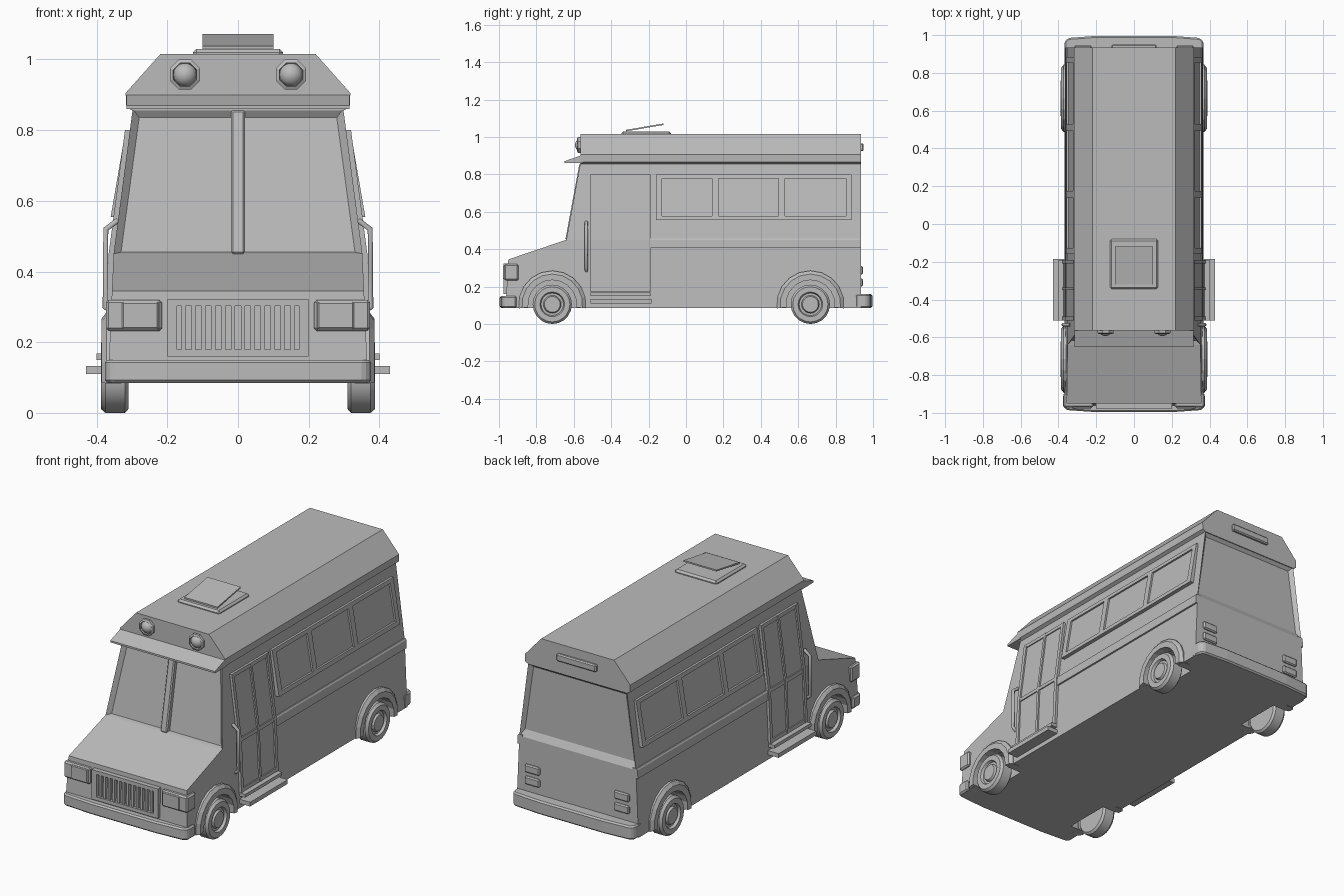
import bpy, bmesh, math

cube = bpy.data.objects.get("Cube")
if cube:
    bpy.data.objects.remove(cube, do_unlink=True)

grey = bpy.data.materials.new("plain_grey")
grey.use_nodes = True
grey.diffuse_color = (0.5, 0.5, 0.5, 1)
for node in grey.node_tree.nodes:
    if node.type == 'BSDF_PRINCIPLED':
        node.inputs["Base Color"].default_value = (0.5, 0.5, 0.5, 1)


def wall(z):
    """Half width of the body shell at a height."""
    return 0.352 + (0.45 - z) * (0.0438 if z < 0.45 else 0.1317)


def finish(name, bm, mirror=False, bevel=0, smooth=False):
    bmesh.ops.recalc_face_normals(bm, faces=bm.faces[:])
    mesh = bpy.data.meshes.new(name)
    bm.to_mesh(mesh)
    bm.free()
    mesh.materials.append(grey)
    ob = bpy.data.objects.new(name, mesh)
    bpy.context.collection.objects.link(ob)
    if smooth:
        bpy.ops.object.select_all(action='DESELECT')
        ob.select_set(True)
        bpy.context.view_layer.objects.active = ob
        bpy.ops.object.shade_smooth_by_angle(angle=math.radians(35))
    if bevel:
        mod = ob.modifiers.new("edge", 'BEVEL')
        mod.width, mod.segments = bevel, 1
    if mirror:
        mod = ob.modifiers.new("mirror", 'MIRROR')
        mod.use_mirror_merge = False
    return ob


def prism_mesh(points, axis, a, b):
    """Extrude a 2D outline along an axis from a to b."""
    bm = bmesh.new()
    rings = []
    for t in (a, b):
        ring = []
        for p in points:
            co = list(p)
            co.insert("xyz".index(axis), t)
            ring.append(bm.verts.new(co))
        rings.append(ring)
        bm.faces.new(ring)
    n = len(points)
    for i in range(n):
        j = (i + 1) % n
        bm.faces.new((rings[0][i], rings[0][j], rings[1][j], rings[1][i]))
    bmesh.ops.recalc_face_normals(bm, faces=bm.faces[:])
    return bm


def prism(name, points, axis, a, b, **kw):
    return finish(name, prism_mesh(points, axis, a, b), **kw)


def box(name, x0, x1, y0, y1, z0, z1, **kw):
    return prism(name, [(x0, y0), (x1, y0), (x1, y1), (x0, y1)], 'z', z0, z1, **kw)


def side_plate(name, y0, y1, z0, z1, d0, d1=None):
    """Slab lying on both leaning side walls, standing out by d0 (bottom) and d1 (top)."""
    d1 = d0 if d1 is None else d1
    lo, hi = wall(z0), wall(z1)
    pts = [(lo - 0.02, z0), (lo + d0, z0), (hi + d1, z1), (hi - 0.02, z1)]
    return prism(name, pts, 'y', y0, y1, mirror=True)


def lathe(name, profile, place, segs, start=0.0, sweep=2 * math.pi, smooth=True):
    """Spin an (axial, radius) profile; place() maps it into the model."""
    bm = bmesh.new()
    full = sweep > 6.28
    rings = []
    for i in range(segs if full else segs + 1):
        t = start + sweep * i / segs
        rings.append([bm.verts.new(place(a, r * math.cos(t), r * math.sin(t)))
                      for a, r in profile])
    n = len(profile)
    for i in range(segs):
        p, q = rings[i], rings[(i + 1) % len(rings)]
        for k in range(n - 1 if full else n):
            m = (k + 1) % n
            bm.faces.new((p[k], p[m], q[m], q[k]))
    if not full:
        bm.faces.new(rings[0])
        bm.faces.new(rings[-1])
    bmesh.ops.remove_doubles(bm, verts=bm.verts[:], dist=1e-5)
    return finish(name, bm, mirror=True, smooth=smooth)


def shell(points):
    bm = prism_mesh(points, 'x', -1, 1)
    for v in bm.verts:
        v.co.x *= wall(v.co.z)
    return bm


# Lower body with hood, then wheel wells cut out of it
lower = finish("lower_body", shell([(-0.965, 0.085), (-0.95, 0.345), (-0.64, 0.45),
                                    (0.935, 0.45), (0.935, 0.085)]))
axles = {"front": -0.715, "rear": 0.665}
for end, cy in axles.items():
    for side in (-1, 1):
        ring = [(cy + 0.133 * math.cos(i * math.pi / 10), 0.105 + 0.133 * math.sin(i * math.pi / 10))
                for i in range(20)]
        cutter = prism("well_cutter", ring, 'x', side * 0.28, side * 0.5)
        cutter.hide_render = True
        mod = lower.modifiers.new("well", 'BOOLEAN')
        mod.operation, mod.solver, mod.object = 'DIFFERENCE', 'EXACT', cutter
        bpy.context.view_layer.objects.active = lower
        bpy.ops.object.modifier_apply(modifier=mod.name)
        bpy.data.objects.remove(cutter, do_unlink=True)

# Upper body with recessed windscreen and rear panel
bm = shell([(-0.64, 0.45), (-0.565, 0.86), (0.935, 0.86), (0.935, 0.45)])
bm.normal_update()
for sign, sill in ((-1, 0.455), (1, 0.485)):
    face = max(bm.faces, key=lambda f: sign * f.normal.y)
    bmesh.ops.inset_individual(bm, faces=[face], thickness=0.028, depth=-0.02)
    for v in face.verts:
        if v.co.z < 0.6:
            v.co.z = sill
finish("upper_body", bm)
prism("windscreen_post", [(-0.645, 0.45), (-0.57, 0.857), (-0.53, 0.857), (-0.6, 0.45)],
      'x', -0.02, 0.02, bevel=0.006)

# Roof and visor
half = [(0.298, 0.855), (0.316, 0.865), (0.318, 0.905), (0.22, 1.015)]
prism("roof", half + [(-x, z) for x, z in reversed(half)], 'y', -0.565, 0.935)
prism("visor", [(-0.55, 0.905), (-0.65, 0.87), (-0.65, 0.86), (-0.55, 0.86)], 'x', -0.316, 0.316)

# Roof hatch with tilted lid
box("hatch_base", -0.128, 0.128, -0.345, -0.08, 1.005, 1.03, bevel=0.01)
prism("hatch_lid", [(-0.32, 1.03), (-0.12, 1.064), (-0.12, 1.072), (-0.32, 1.038)], 'x', -0.1, 0.1)

# Roof lamps and rear light bar
lamp = lambda a, u, v: (0.15 + u, -a, 0.957 + v)
lathe("roof_lamp_rim", [(0.55, 0), (0.55, 0.046), (0.578, 0.046), (0.583, 0.036), (0.57, 0.034), (0.57, 0)],
      lamp, 8, start=math.pi / 8, smooth=False)
lathe("roof_lamp_dome", [(0.56, 0.034), (0.575, 0.032), (0.586, 0.022), (0.592, 0.01), (0.593, 0)], lamp, 16)
box("rear_light_bar", -0.12, 0.12, 0.92, 0.95, 0.925, 0.965, bevel=0.006)

# Side windows: sills, dividers and panes
def lean(z):
    return 0.022 - 0.04 * (z - 0.555)

def window_plate(name, y0, y1, z0, z1, sink=0):
    side_plate(name, y0, y1, z0, z1, lean(z0) - sink, lean(z1) - sink)

window_plate("window_sill", -0.16, 0.885, 0.555, 0.578)
window_plate("window_header", -0.16, 0.885, 0.778, 0.8)
for y0, y1 in ((-0.16, -0.128), (0.14, 0.175), (0.495, 0.53), (0.855, 0.885)):
    window_plate("window_divider", y0, y1, 0.578, 0.778)
window_plate("window_panes", -0.128, 0.855, 0.578, 0.778, 0.01)

# Belt moulding
side_plate("belt_lower", -0.19, 0.935, 0.405, 0.45, 0.01)
side_plate("belt_upper", -0.19, 0.935, 0.45, 0.458, 0.01, 0.006)

# Doors: glass and frame, split at the kink of the wall
for z0, z1 in ((0.17, 0.45), (0.45, 0.8)):
    side_plate("door_panel", -0.5, -0.2, z0, z1, 0.006)
    for y0, y1 in ((-0.51, -0.49), (-0.35, -0.335), (-0.21, -0.19)):
        side_plate("door_stile", y0, y1, z0, z1, 0.014)
for z0, z1 in ((0.17, 0.19), (0.44, 0.45), (0.45, 0.46), (0.78, 0.8)):
    side_plate("door_rail", -0.49, -0.21, z0, z1, 0.012)

# Door steps
box("lower_step", 0.32, 0.43, -0.51, -0.185, 0.11, 0.133, mirror=True)
box("upper_step", 0.32, 0.4, -0.51, -0.19, 0.15, 0.168, mirror=True)

# Grab handles
curve = bpy.data.curves.new("grab_handles", 'CURVE')
curve.dimensions = '3D'
curve.bevel_depth, curve.bevel_resolution, curve.use_fill_caps = 0.009, 1, True
for side in (-1, 1):
    path = [(0.34, 0.545), (0.374, 0.52), (0.376, 0.3), (0.35, 0.28)]
    spline = curve.splines.new('POLY')
    spline.points.add(len(path) - 1)
    for pt, (x, z) in zip(spline.points, path):
        pt.co = (side * x, -0.533, z, 1)
curve.materials.append(grey)
bpy.context.collection.objects.link(bpy.data.objects.new("grab_handles", curve))

# Wheels and arches
tyre = [(0.31, 0), (0.31, 0.094), (0.32, 0.105), (0.375, 0.105), (0.388, 0.094), (0.388, 0.066),
        (0.374, 0.06), (0.374, 0.048), (0.386, 0.042), (0.386, 0)]
arch = [(0.33, 0.18), (0.372, 0.18), (0.386, 0.162), (0.386, 0.13), (0.33, 0.13)]
for end, cy in axles.items():
    hub = lambda a, u, v, cy=cy: (a, cy + u, 0.105 + v)
    lathe(end + "_wheel", tyre, hub, 20)
    lathe(end + "_arch", arch, hub, 10, start=-0.12, sweep=math.pi + 0.24, smooth=False)

# Bumpers
for name, s, w, z1 in (("front_bumper", -1, 0.377, 0.15), ("rear_bumper", 1, 0.368, 0.16)):
    side = [(w, 0.905), (w, 0.965), (w - 0.02, 0.985), (0.2, 0.996)]
    plan = [(x, s * y) for x, y in side + [(-x, y) for x, y in reversed(side)]]
    prism(name, plan, 'z', 0.085, z1, bevel=0.008)

# Grille
for z0, z1 in ((0.16, 0.18), (0.302, 0.322)):
    box("grille_rail", -0.2, 0.2, -0.976, -0.94, z0, z1)
box("grille_side", 0.172, 0.2, -0.976, -0.94, 0.18, 0.302, mirror=True)
for i in range(12):
    x = -0.154 + 0.028 * i
    box("grille_slat", x - 0.006, x + 0.006, -0.972, -0.94, 0.18, 0.302)

# Headlights and tail lights
box("headlight_housing", 0.215, 0.374, -0.972, -0.895, 0.232, 0.32, mirror=True, bevel=0.008)
box("headlight_lens", 0.225, 0.328, -0.978, -0.96, 0.238, 0.314, mirror=True, bevel=0.004)
for z in (0.2, 0.265):
    box("tail_light", 0.225, 0.315, 0.92, 0.946, z, z + 0.044, mirror=True, bevel=0.006)
